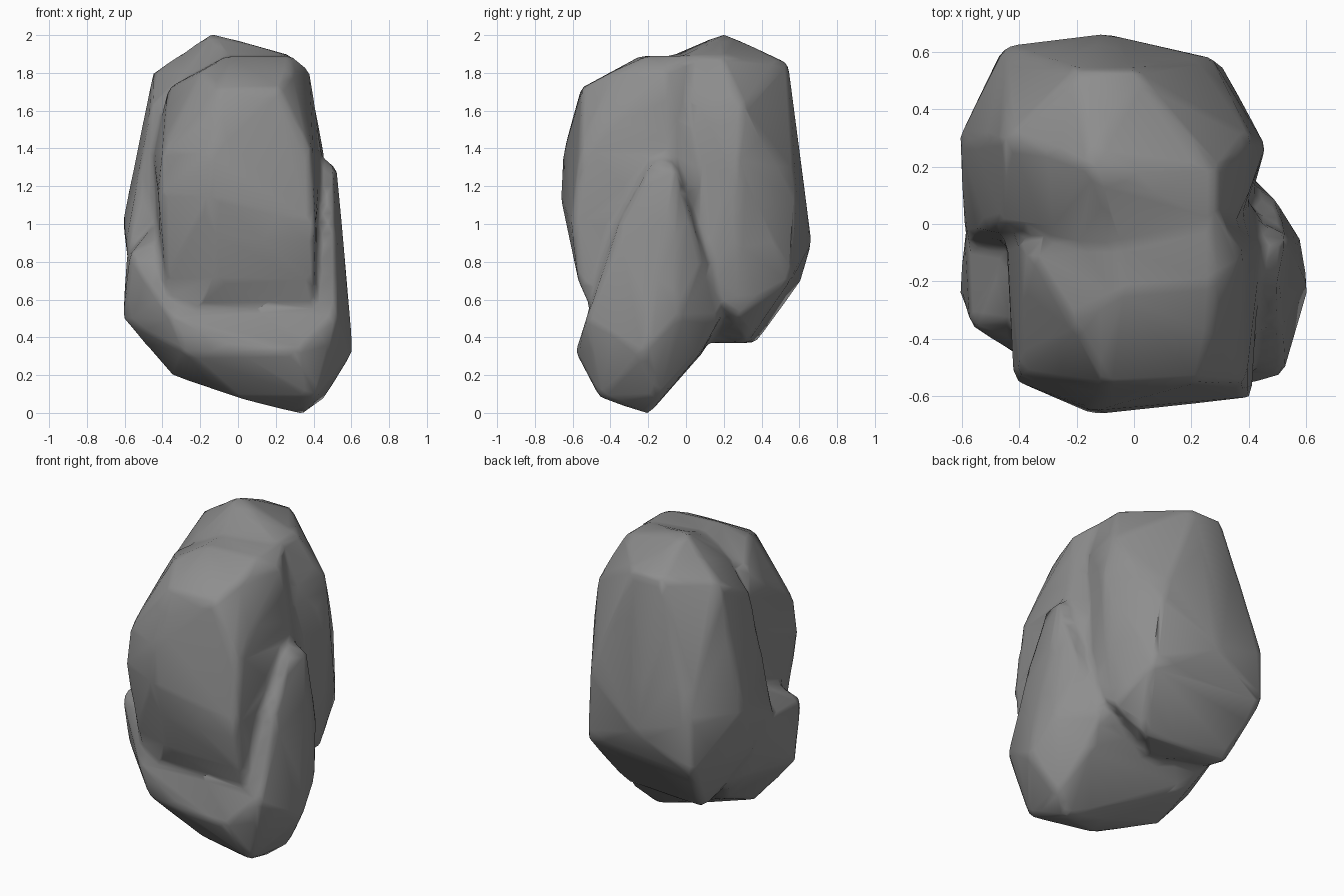
import bpy
import bmesh

default_cube = bpy.data.objects.get("Cube")
if default_cube:
    bpy.data.objects.remove(default_cube, do_unlink=True)

stone = bpy.data.materials.new("grey stone")
stone.use_nodes = True
stone_colour = (0.27, 0.27, 0.27, 1)
stone.diffuse_color = stone_colour
shader = stone.node_tree.nodes["Principled BSDF"]
shader.inputs["Base Color"].default_value = stone_colour
shader.inputs["Roughness"].default_value = 0.9


def add_lobe(bm, sections):
    """Wrap a convex skin around a few corners given at each height."""
    corners = [bm.verts.new((x, y, z)) for z, section in sections.items() for x, y in section]
    hull = bmesh.ops.convex_hull(bm, input=corners)
    spare = set(hull["geom_interior"]) | set(hull["geom_unused"])
    bmesh.ops.delete(bm, geom=[v for v in spare if isinstance(v, bmesh.types.BMVert)],
                     context='VERTS')


bm = bmesh.new()

# Tall lobe at the back, raised off the ground
add_lobe(bm, {
    .37: [(-.38, .37), (.2, .32), (0, .15)],
    .52: [(.39, .27), (-.42, -.1)],
    .7: [(-.46, .61), (-.57, .15), (.31, .55), (.4, .06)],
    .9: [(-.1, .665), (.44, .27), (-.59, -.05)],
    1.02: [(-.61, .3), (-.45, .62)],
    1.15: [(.27, .58)],
    1.35: [(.46, .27), (-.49, .25)],
    1.62: [(.41, .3), (.38, .05), (-.46, 0)],
    1.8: [(-.45, .3), (-.28, -.02)],
    1.85: [(0, .54), (-.2, .54)],
    1.89: [(.29, .19), (.28, 0), (-.06, -.08)],
    2.01: [(-.14, .2)],
})

# Upper lobe at the front
add_lobe(bm, {
    .5: [(-.3, -.45), (.4, -.48), (.4, 0), (-.4, 0)],
    .7: [(.4, -.57), (-.1, -.57), (-.38, -.48)],
    .98: [(.41, -.605)],
    1.15: [(-.14, -.665), (-.42, -.545), (.43, .05)],
    1.38: [(-.14, -.65), (.39, -.56), (.44, -.1), (-.4, -.52), (-.45, 0)],
    1.72: [(-.1, -.555), (.22, -.55), (-.37, -.1)],
    1.81: [(-.2, -.36), (.38, -.1), (.28, -.38)],
    1.89: [(-.06, -.24), (.28, -.2), (.28, .05), (-.06, .05)],
})

# Foot that leans to one side, with a shoulder running up the flank
add_lobe(bm, {
    -.01: [(.34, -.2)],
    .08: [(0, -.36), (.02, -.2), (.41, -.46), (.46, -.14)],
    .2: [(-.35, -.2)],
    .32: [(.61, -.22), (.3, -.585), (0, -.56), (-.28, -.5), (.4, .08), (-.35, .09)],
    .5: [(.52, -.53), (-.61, -.24), (.4, .18), (-.45, .2), (-.35, -.5), (.58, -.05)],
    .84: [(-.57, -.36), (-.59, 0), (.49, .09)],
    1.0: [(.51, -.36), (-.44, -.1)],
    1.3: [(.525, -.05), (.5, -.2)],
    1.38: [(.42, -.1)],
})

bmesh.ops.recalc_face_normals(bm, faces=bm.faces)
mesh = bpy.data.meshes.new("boulder")
bm.to_mesh(mesh)
bm.free()
mesh.materials.append(stone)
boulder = bpy.data.objects.new("boulder", mesh)
bpy.context.collection.objects.link(boulder)
bpy.context.view_layer.objects.active = boulder
boulder.select_set(True)

# Fuse the lobes, soften the seams, then reduce to broad facets
fuse = boulder.modifiers.new("fuse", 'REMESH')
fuse.mode = 'VOXEL'
fuse.voxel_size = 0.025
soften = boulder.modifiers.new("soften", 'SMOOTH')
soften.factor = 0.5
soften.iterations = 6
reduce = boulder.modifiers.new("reduce", 'DECIMATE')
reduce.ratio = 0.04
for modifier in list(boulder.modifiers):
    bpy.ops.object.modifier_apply(modifier=modifier.name)
bpy.ops.object.shade_smooth()
